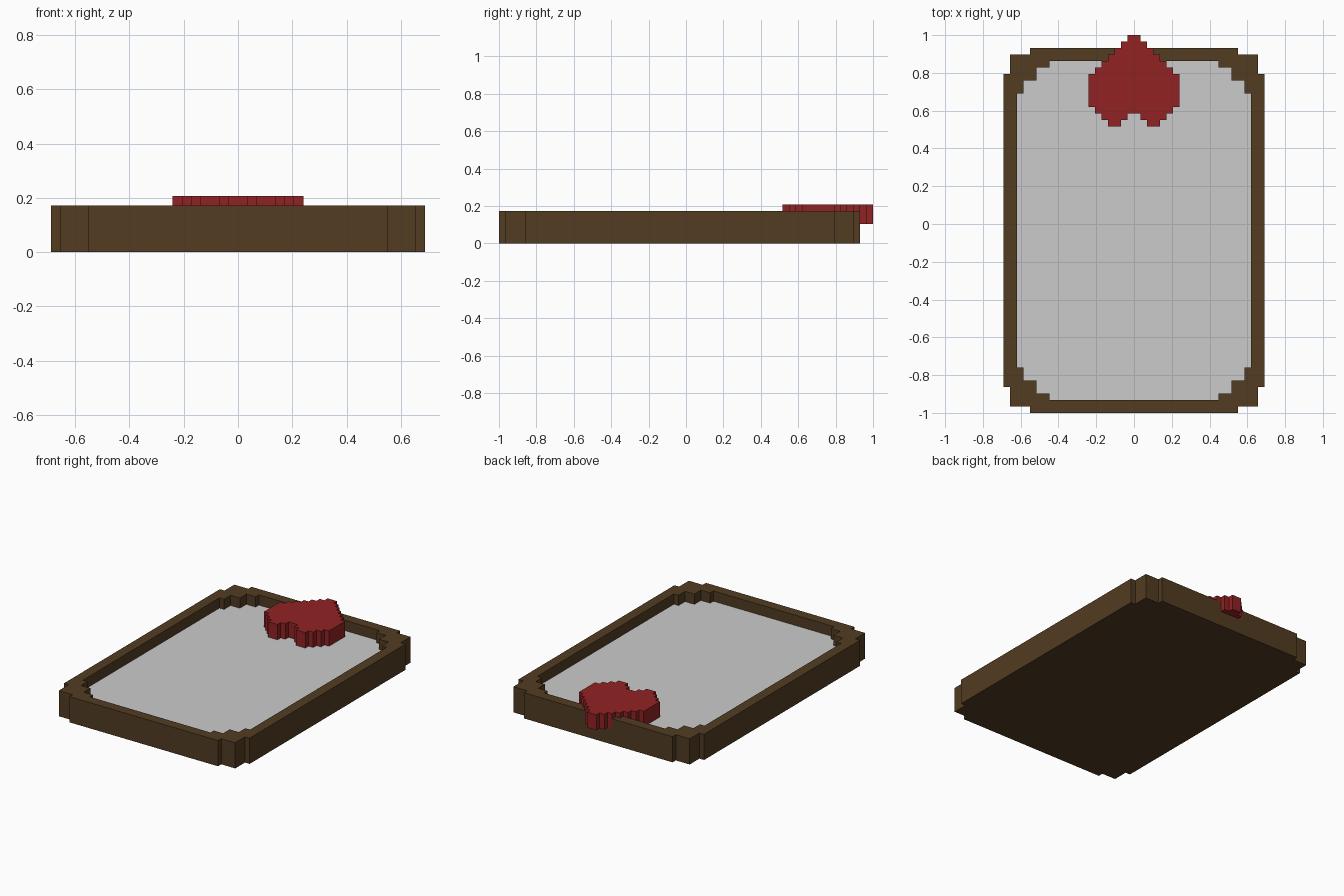
import bpy, bmesh

if "Cube" in bpy.data.objects:
    bpy.data.objects.remove(bpy.data.objects["Cube"])

U = 2 / 58  # one pixel step


def material(name, rgb):
    m = bpy.data.materials.new(name)
    m.diffuse_color = (*rgb, 1)
    m.use_nodes = True
    m.node_tree.nodes["Principled BSDF"].inputs["Base Color"].default_value = m.diffuse_color
    return m


def staircase(points):
    """Turn corner points (x, y) of the right half into a full mirrored outline."""
    return points + [(-x, y) for x, y in reversed(points)]


def slab(name, outline, z0, z1, mat):
    """Extrude a closed outline (in pixel steps) from z0 to z1."""
    bm = bmesh.new()
    face = bm.faces.new([bm.verts.new((x * U, y * U, z0 * U)) for x, y in outline])
    out = bmesh.ops.extrude_face_region(bm, geom=[face])
    top = [v for v in out["geom"] if isinstance(v, bmesh.types.BMVert)]
    bmesh.ops.translate(bm, verts=top, vec=(0, 0, (z1 - z0) * U))
    bmesh.ops.recalc_face_normals(bm, faces=bm.faces)
    me = bpy.data.meshes.new(name)
    bm.to_mesh(me)
    bm.free()
    me.materials.append(mat)
    ob = bpy.data.objects.new(name, me)
    bpy.context.collection.objects.link(ob)
    return ob


def stepped_panel(corner):
    """Panel outline mirrored in x and about the panel centre line y = -1."""
    upper = corner
    lower = [(x, -2 - y) for x, y in reversed(corner)]
    return staircase(lower + upper)


brown = material("dark wood", (0.084, 0.045, 0.016))
grey = material("pale glass", (0.60, 0.60, 0.60))
red = material("deep red", (0.29, 0.016, 0.017))

# Stepped corners, listed from the side up to the end
outer = stepped_panel([(20, 23), (19, 23), (19, 26), (16, 26), (16, 27)])
inner = stepped_panel([(18, 20), (17, 20), (17, 22), (15, 22),
                       (15, 24), (13, 24), (13, 25)])

# Frame with a pocket cut into its top
frame = slab("frame", outer, 0, 5, brown)
cutter = slab("pocket_cutter", inner, 2, 7, brown)
cutter.hide_render = True
mod = frame.modifiers.new("pocket", 'BOOLEAN')
mod.operation = 'DIFFERENCE'
mod.solver = 'EXACT'
mod.object = cutter
bpy.context.view_layer.objects.active = frame
bpy.ops.object.modifier_apply(modifier=mod.name)
bpy.data.objects.remove(cutter)

# Glass panel lying in the pocket
slab("glass_panel", inner, 2, 3, grey)

# Heart ornament: notch, lobe, side, then steps up to the tip
heart = [(1, 17), (1, 16), (2, 16), (2, 15), (4, 15), (4, 16), (5, 16),
         (5, 17), (6, 17), (6, 18), (7, 18), (7, 23)]
for i in range(6, 0, -1):
    heart += [(i, 29 - i), (i, 30 - i)]
slab("heart_ornament", staircase(heart), 3, 6, red)
